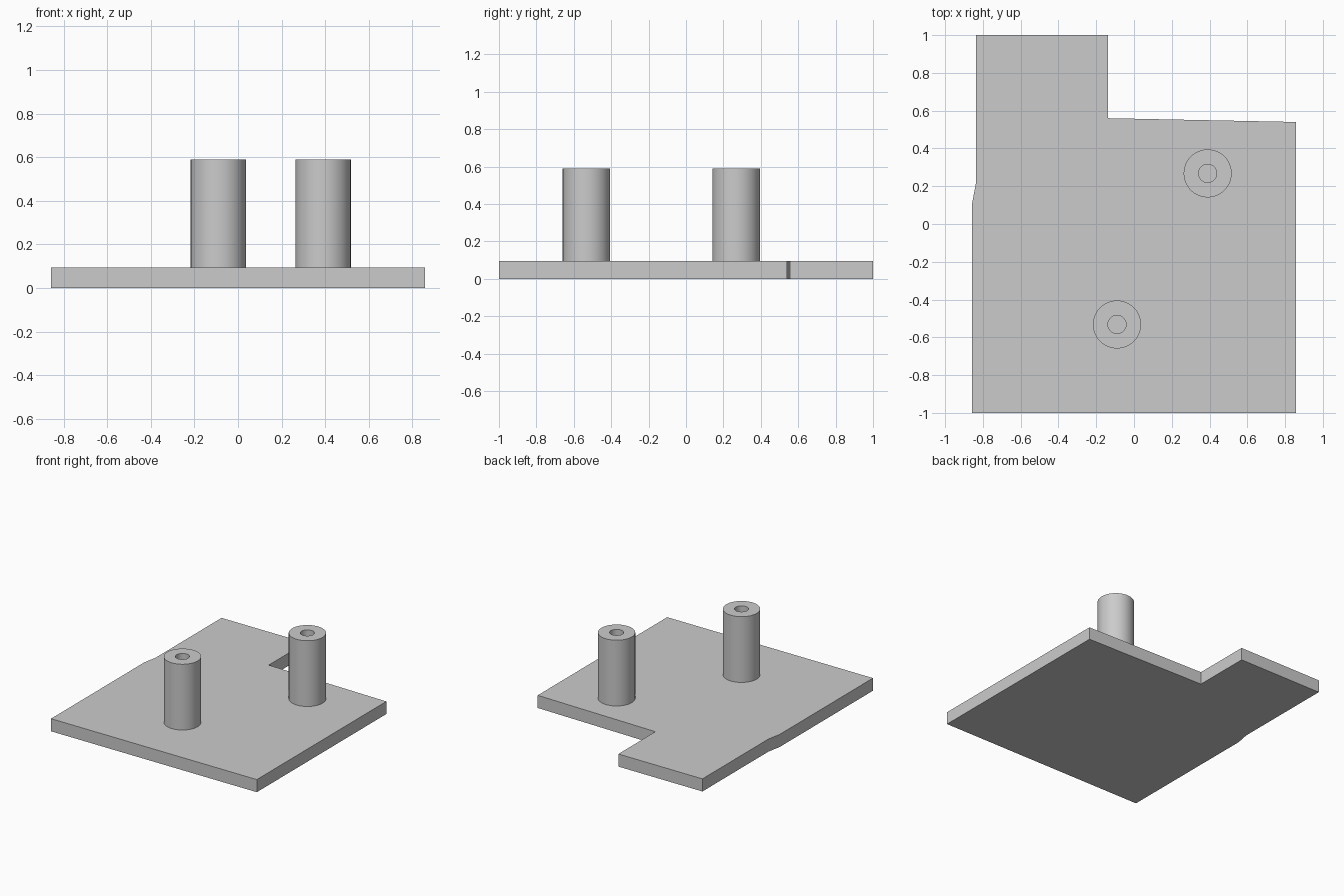
import bpy, bmesh, math

if "Cube" in bpy.data.objects:
    bpy.data.objects.remove(bpy.data.objects["Cube"])

PLATE_TOP, POST_TOP = 0.095, 0.59
POST_RADIUS, BORE_RADIUS = 0.127, 0.048

grey = bpy.data.materials.new("plain grey")
grey.use_nodes = True
colour = (0.6, 0.6, 0.6, 1)
grey.diffuse_color = colour
grey.node_tree.nodes["Principled BSDF"].inputs["Base Color"].default_value = colour


def add_object(name, bm):
    bmesh.ops.recalc_face_normals(bm, faces=bm.faces)
    mesh = bpy.data.meshes.new(name)
    bm.to_mesh(mesh)
    bm.free()
    mesh.materials.append(grey)
    obj = bpy.data.objects.new(name, mesh)
    bpy.context.collection.objects.link(obj)
    return obj


# Base plate: notched outline pushed up to its thickness
outline = [(-0.857, -1), (0.857, -1), (0.857, 0.54), (-0.137, 0.56),
           (-0.137, 1), (-0.837, 1), (-0.837, 0.215), (-0.857, 0.11)]
bm = bmesh.new()
face = bm.faces.new([bm.verts.new((x, y, 0)) for x, y in outline])
result = bmesh.ops.extrude_face_region(bm, geom=[face], use_keep_orig=True)
top = [v for v in result["geom"] if isinstance(v, bmesh.types.BMVert)]
bmesh.ops.translate(bm, verts=top, vec=(0, 0, PLATE_TOP))
add_object("base_plate", bm)


# Round post with a blind bore, spun from half its section
def add_post(name, x, y):
    section = [(POST_RADIUS, PLATE_TOP), (POST_RADIUS, POST_TOP),
               (BORE_RADIUS, POST_TOP), (BORE_RADIUS, PLATE_TOP + 0.001),
               (0, PLATE_TOP + 0.001)]
    bm = bmesh.new()
    verts = [bm.verts.new((r, 0, z)) for r, z in section]
    edges = [bm.edges.new(pair) for pair in zip(verts, verts[1:])]
    bmesh.ops.spin(bm, geom=verts + edges, axis=(0, 0, 1), cent=(0, 0, 0),
                   angle=math.tau, steps=64)
    bmesh.ops.remove_doubles(bm, verts=bm.verts, dist=0.0001)
    post = add_object(name, bm)
    post.location = (x, y, 0)
    bpy.ops.object.select_all(action="DESELECT")
    post.select_set(True)
    bpy.context.view_layer.objects.active = post
    bpy.ops.object.shade_smooth_by_angle(angle=math.radians(30))


add_post("front_post", -0.09, -0.532)
add_post("back_post", 0.39, 0.268)
